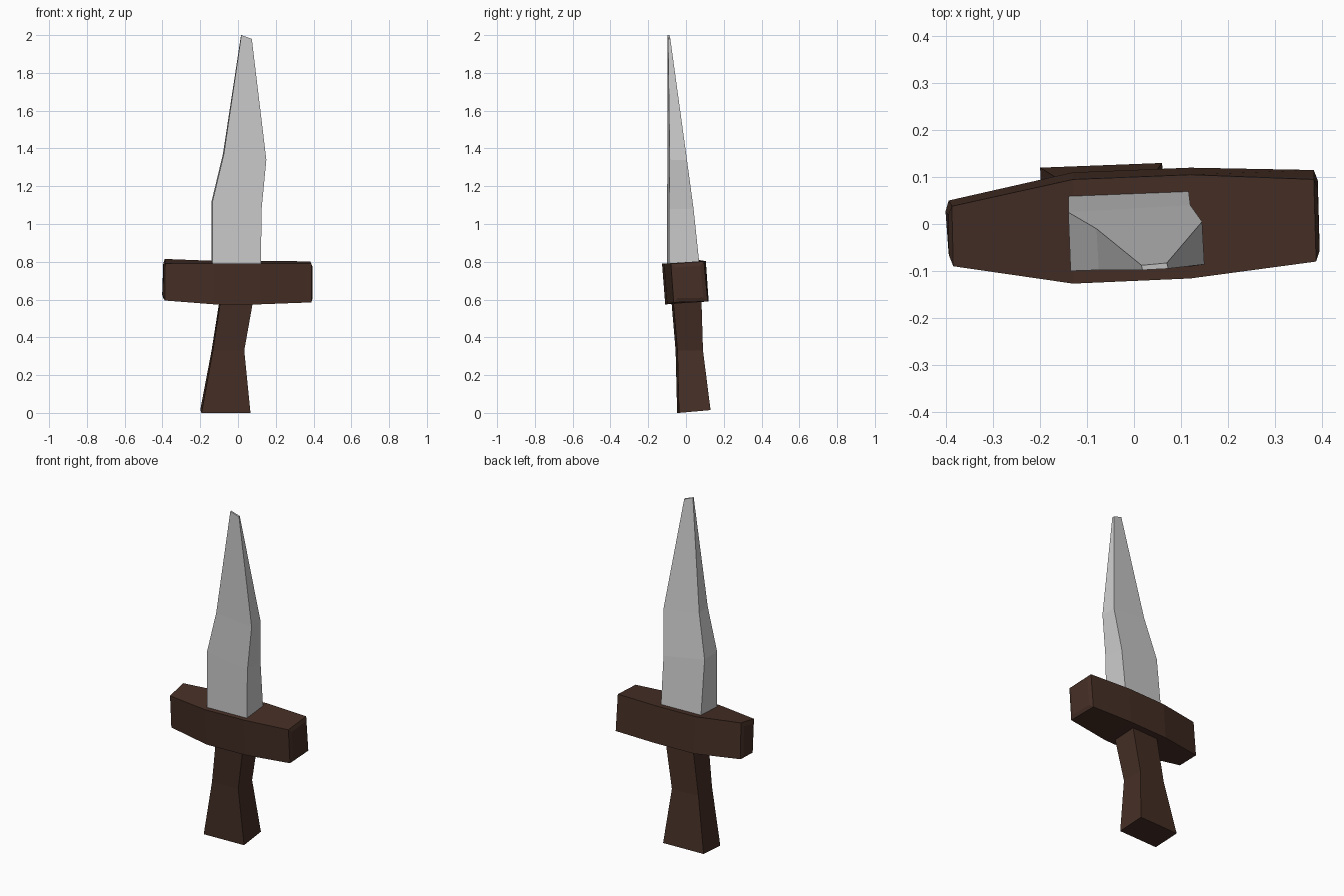
import bpy, bmesh


def loft(name, sections, mat=None, cap_bulge=0.0):
    """Skin a low-poly solid through a list of four-cornered sections."""
    bm = bmesh.new()
    rings = [[bm.verts.new(p) for p in s] for s in sections]
    for a, b in zip(rings, rings[1:]):
        for i in range(4):
            j = (i + 1) % 4
            bm.faces.new((a[i], a[j], b[j], b[i]))
    caps = [bm.faces.new(rings[0][::-1]), bm.faces.new(rings[-1])]
    bmesh.ops.recalc_face_normals(bm, faces=bm.faces)
    if cap_bulge:
        bmesh.ops.inset_individual(bm, faces=caps, thickness=0.03, depth=cap_bulge)
    me = bpy.data.meshes.new(name)
    bm.to_mesh(me)
    bm.free()
    ob = bpy.data.objects.new(name, me)
    bpy.context.collection.objects.link(ob)
    if mat:
        me.materials.append(mat)
    return ob


wood = bpy.data.materials.new("dark_wood")
wood.diffuse_color = (0.06, 0.028, 0.019, 1)

# Blade: corners run front left, front right, back right, back left
loft("blade", [
    [(-0.135, -0.10, 0.70), (0.12, -0.09, 0.70), (0.115, 0.08, 0.70), (-0.14, 0.07, 0.70)],
    [(-0.135, -0.10, 1.12), (0.125, -0.09, 1.08), (0.12, 0.04, 1.08), (-0.14, 0.025, 1.12)],
    [(-0.075, -0.098, 1.37), (0.15, -0.086, 1.34), (0.145, 0.005, 1.34), (-0.08, -0.01, 1.37)],
    [(0.018, -0.098, 2.0), (0.073, -0.095, 1.98), (0.07, -0.083, 1.98), (0.016, -0.088, 2.0)],
])

# Guard: sections along x, corners run front bottom, front top, back top, back bottom
loft("guard", [
    [(-0.387, -0.075, 0.595), (-0.385, -0.09, 0.79), (-0.388, 0.038, 0.815), (-0.395, 0.05, 0.605)],
    [(-0.13, -0.11, 0.575), (-0.13, -0.127, 0.79), (-0.13, 0.095, 0.805), (-0.13, 0.11, 0.59)],
    [(0.12, -0.10, 0.575), (0.12, -0.116, 0.79), (0.12, 0.105, 0.805), (0.12, 0.12, 0.59)],
    [(0.388, -0.065, 0.585), (0.388, -0.08, 0.79), (0.383, 0.095, 0.802), (0.383, 0.115, 0.59)],
], wood, cap_bulge=0.008)

# Handle: flared at the bottom, narrow waist, leaning to the right
loft("handle", [
    [(-0.193, -0.047, 0.0), (0.066, -0.037, 0.0), (0.06, 0.13, 0.015), (-0.20, 0.12, 0.015)],
    [(-0.133, -0.055, 0.33), (0.033, -0.045, 0.33), (0.03, 0.09, 0.33), (-0.14, 0.083, 0.33)],
    [(-0.082, -0.083, 0.66), (0.092, -0.073, 0.66), (0.088, 0.08, 0.66), (-0.088, 0.072, 0.66)],
], wood)
